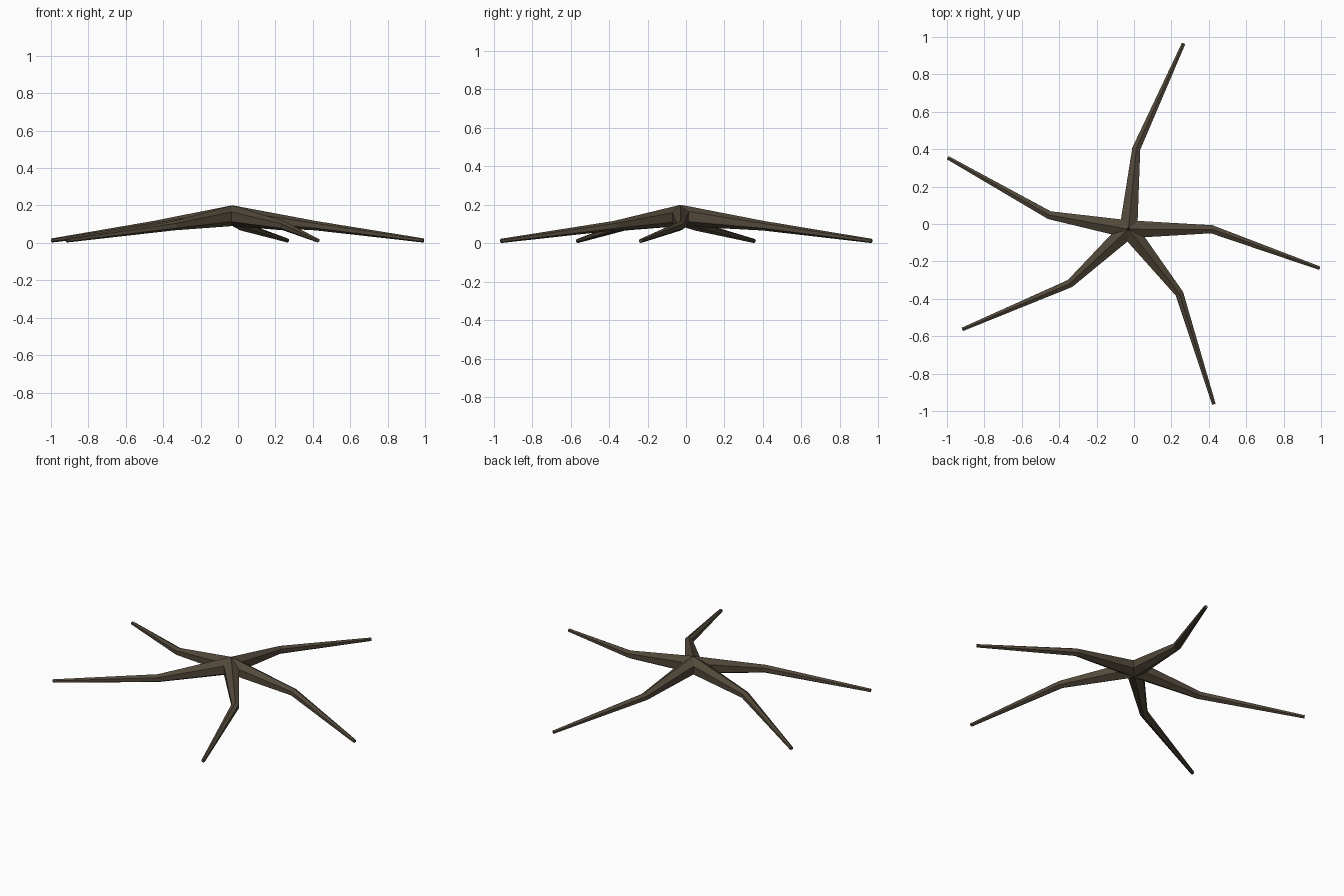
import bpy, bmesh
from math import sin, cos, tau
from mathutils import Vector

if "Cube" in bpy.data.objects:
    bpy.data.objects.remove(bpy.data.objects["Cube"])

SIDES = 6
bark = bpy.data.materials.new("bark")
bark.diffuse_color = (0.085, 0.066, 0.043, 1)
bark.use_nodes = True
bark.node_tree.nodes["Principled BSDF"].inputs["Base Color"].default_value = bark.diffuse_color


def root_arm(name, points, radii):
    """Low-poly tapered tube through the points, mitred at the bend."""
    bm = bmesh.new()
    pts = [Vector(p) for p in points]
    rings = []
    for i, (p, r) in enumerate(zip(pts, radii)):
        before = (p - pts[max(i - 1, 0)]).normalized()
        after = (pts[min(i + 1, len(pts) - 1)] - p).normalized()
        along = (before + after).normalized()
        side = along.cross(Vector((0, 0, 1))).normalized()
        up = side.cross(along)
        rings.append([bm.verts.new(p + r * (cos(tau * k / SIDES) * up + sin(tau * k / SIDES) * side))
                      for k in range(SIDES)])
    for a, b in zip(rings, rings[1:]):
        for k in range(SIDES):
            n = (k + 1) % SIDES
            bm.faces.new((a[k], a[n], b[n], b[k]))
    bm.faces.new(rings[0])
    bm.faces.new(rings[-1])
    bmesh.ops.recalc_face_normals(bm, faces=bm.faces)
    mesh = bpy.data.meshes.new(name)
    bm.to_mesh(mesh)
    bm.free()
    mesh.materials.append(bark)
    bpy.context.collection.objects.link(bpy.data.objects.new(name, mesh))


# Five roots spreading from one raised hub: (knee xy, tip xy)
hub = (-0.03, -0.028, 0.145)
arms = {
    "back_root": ((0.012, 0.402), (0.265, 0.965)),
    "right_root": ((0.415, -0.028), (0.992, -0.236)),
    "front_root": ((0.243, -0.373), (0.427, -0.963)),
    "left_front_root": ((-0.342, -0.318), (-0.917, -0.563)),
    "left_back_root": ((-0.452, 0.047), (-0.995, 0.354)),
}
for name, (knee, tip) in arms.items():
    root_arm(name, (hub, (*knee, 0.092), (*tip, 0.013)), (0.055, 0.025, 0.011))
